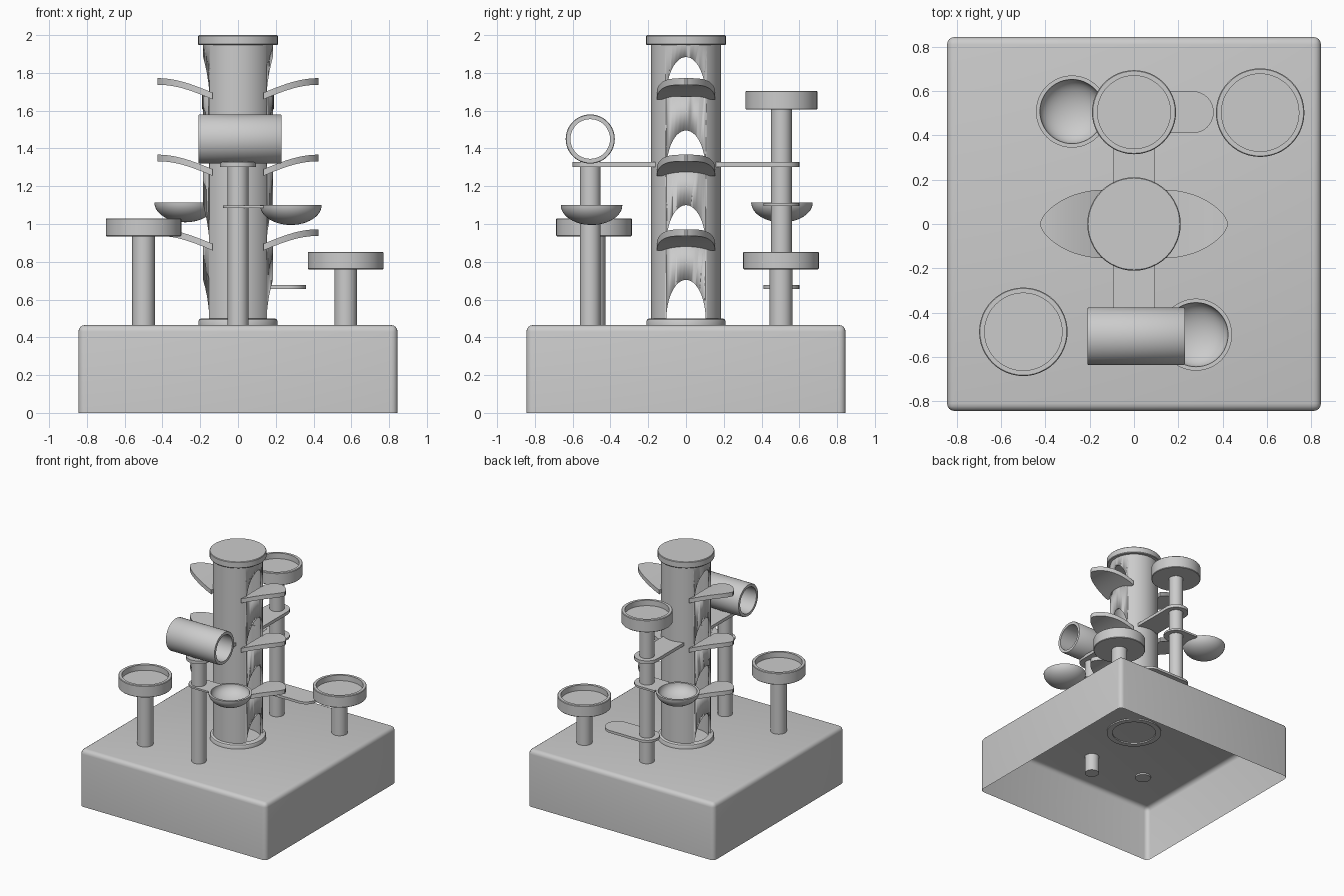
import bpy, bmesh
from math import sin, cos, pi, sqrt
from mathutils import Matrix

if "Cube" in bpy.data.objects:
    bpy.data.objects.remove(bpy.data.objects["Cube"])


def finish(name, bm, matrix=None):
    """Turn a bmesh into a smooth-shaded object with sharp edges kept."""
    bmesh.ops.remove_doubles(bm, verts=bm.verts, dist=1e-5)
    bmesh.ops.recalc_face_normals(bm, faces=bm.faces)
    if matrix:
        bm.transform(matrix)
    mesh = bpy.data.meshes.new(name)
    bm.to_mesh(mesh)
    bm.free()
    obj = bpy.data.objects.new(name, mesh)
    bpy.context.collection.objects.link(obj)
    bpy.ops.object.select_all(action='DESELECT')
    obj.select_set(True)
    bpy.context.view_layer.objects.active = obj
    bpy.ops.object.shade_smooth_by_angle(angle=0.6)
    return obj


def lathe(name, profile, x=0, y=0, closed=False, segs=48, matrix=None):
    """Revolve (radius, z) points around the vertical axis."""
    bm = bmesh.new()
    rings = [[bm.verts.new((r * cos(2 * pi * i / segs), r * sin(2 * pi * i / segs), z))
              for i in range(segs)] for r, z in profile]
    pairs = list(zip(rings, rings[1:]))
    if closed:
        pairs.append((rings[-1], rings[0]))
    for a, b in pairs:
        for i in range(segs):
            j = (i + 1) % segs
            bm.faces.new((a[i], a[j], b[j], b[i]))
    return finish(name, bm, matrix or Matrix.Translation((x, y, 0)))


def prism(bm, outline, offset):
    """Extrude a closed outline of 3D points by an offset vector."""
    a = [bm.verts.new(p) for p in outline]
    b = [bm.verts.new([c + d for c, d in zip(p, offset)]) for p in outline]
    bm.faces.new(a)
    bm.faces.new(b)
    for i in range(len(a)):
        j = (i + 1) % len(a)
        bm.faces.new((a[i], a[j], b[j], b[i]))


def plate(name, x, y, angle, length, r, z0, z1, round_end):
    """Flat arm that wraps a post at (x, y) and runs out along an angle."""
    pts = [(r * cos(pi / 2 + pi * i / 16), r * sin(pi / 2 + pi * i / 16), z0) for i in range(17)]
    if round_end:
        pts += [(length + r * cos(-pi / 2 + pi * i / 16), r * sin(-pi / 2 + pi * i / 16), z0)
                for i in range(17)]
    else:
        pts += [(length, -r, z0), (length, r, z0)]
    bm = bmesh.new()
    prism(bm, pts, (0, 0, z1 - z0))
    finish(name, bm, Matrix.Translation((x, y, 0)) @ Matrix.Rotation(angle, 4, 'Z'))


def post(name, x, y, r, z0, z1):
    lathe(name, [(0, z0), (r, z0), (r, z1), (0, z1)], x, y, segs=32)


def dish(name, x, y, r, z0, z1):
    c, lip, floor = 0.004, r - 0.025, z1 - 0.045
    lathe(name, [(0, z0), (r - c, z0), (r, z0 + c), (r, z1 - c), (r - c, z1),
                 (lip, z1), (lip, floor), (0, floor)], x, y)


def bowl(name, x, y, z_top):
    arc = [i * pi / 24 for i in range(13)]
    outer = [(0.163 * sin(a), z_top - 0.105 * cos(a)) for a in arc]
    inner = [(0.145 * sin(a), z_top - 0.09 * cos(a)) for a in reversed(arc)]
    lathe(name, outer + inner, x, y)


# Base: rounded block, open underneath
bm = bmesh.new()
bmesh.ops.create_cube(bm, size=1)
bm.transform(Matrix.Translation((0, 0, 0.2325)) @ Matrix.Diagonal((1.69, 1.69, 0.465, 1)))
bmesh.ops.delete(bm, geom=[f for f in bm.faces if f.normal.z < -0.5], context='FACES_ONLY')
edges = [e for e in bm.edges if max(v.co.z for v in e.verts) > 0.4]
bmesh.ops.bevel(bm, geom=edges, offset=0.035, segments=4, profile=0.5, affect='EDGES')
finish("base", bm)

# Trunk: hollow tube with arched openings on both sides
trunk = lathe("trunk", [(0.168, 0.458), (0.185, 0.458), (0.185, 1.96), (0.168, 1.96)], closed=True)
bm = bmesh.new()
for top in (1.884, 1.495, 1.10, 0.704):
    arch = [(-0.4, 0.104 * cos(pi * i / 24), top - 0.21 + 0.21 * sin(pi * i / 24)) for i in range(25)]
    prism(bm, arch, (0.8, 0, 0))
cutter = finish("arch_cutter", bm)
cutter.hide_render = True
mod = trunk.modifiers.new("arches", 'BOOLEAN')
mod.operation, mod.solver, mod.object = 'DIFFERENCE', 'EXACT', cutter
bpy.ops.object.select_all(action='DESELECT')
bpy.context.view_layer.objects.active = trunk
trunk.select_set(True)
bpy.ops.object.modifier_apply(modifier=mod.name)
bpy.data.objects.remove(cutter)

# Trunk cap and foot ring
lathe("trunk_cap", [(0, 1.947), (0.207, 1.947), (0.211, 1.952), (0.211, 1.995), (0.207, 2.0), (0, 2.0)])
lathe("trunk_foot", [(0.168, 0.455), (0.21, 0.455), (0.21, 0.485), (0.205, 0.495), (0.195, 0.5),
                     (0.168, 0.5)], closed=True)

# Leaf ledges under the upper three arches, mirrored left and right
for level, tip in enumerate((1.772, 1.367, 0.972)):
    for side, label in ((1, "right"), (-1, "left")):
        bm = bmesh.new()
        rows = []
        for i in range(17):
            t = sin(i / 16 * pi / 2)
            w = max(0.006, 0.155 * (1 - t * t) ** 0.65)
            x = side * (0.135 + 0.29 * t)
            z = tip - 0.077 * (1 - sin(t * pi / 2))
            rows.append([bm.verts.new(p) for p in
                         ((x, -w, z), (x, w, z), (x, w, z - 0.035), (x, -w, z - 0.035))])
        for a, b in zip(rows, rows[1:]):
            for k in range(4):
                m = (k + 1) % 4
                bm.faces.new((a[k], a[m], b[m], b[k]))
        bm.faces.new(rows[0])
        bm.faces.new(rows[-1])
        finish(f"leaf_ledge_{label}_{level}", bm)

# Dishes on posts
post("left_post", -0.5, -0.487, 0.06, 0.452, 0.95)
dish("left_dish", -0.5, -0.487, 0.2, 0.935, 1.03)
post("right_post", 0.57, 0.503, 0.06, 0.452, 0.775)
dish("right_dish", 0.57, 0.503, 0.2, 0.76, 0.853)
post("back_post", 0, 0.505, 0.055, 0.452, 1.62)
dish("back_dish", 0, 0.505, 0.19, 1.605, 1.705)

# Front post carrying the horizontal tunnel
post("front_post", 0, -0.507, 0.055, 0.32, 1.33)
ring = [(0.105, -0.22), (0.127, -0.22), (0.13, -0.215), (0.13, 0.215), (0.127, 0.22), (0.105, 0.22)]
lathe("tunnel", ring, closed=True,
      matrix=Matrix.Translation((0.01, -0.507, 1.45)) @ Matrix.Rotation(pi / 2, 4, 'Y'))

# Bridges from trunk to posts
plate("front_bridge", 0, -0.507, pi / 2, 0.345, 0.095, 1.302, 1.328, False)
plate("back_bridge", 0, 0.505, -pi / 2, 0.345, 0.095, 1.302, 1.328, False)

# Bowls with side arms, and the low perch
plate("front_bowl_arm", 0, -0.5, 0, 0.135, 0.08, 1.085, 1.099, False)
bowl("front_bowl", 0.28, -0.5, 1.1)
plate("back_bowl_arm", 0, 0.505, pi, 0.135, 0.095, 1.096, 1.112, False)
bowl("back_bowl", -0.28, 0.508, 1.114)
plate("low_perch", 0, 0.505, 0, 0.265, 0.095, 0.657, 0.677, True)
